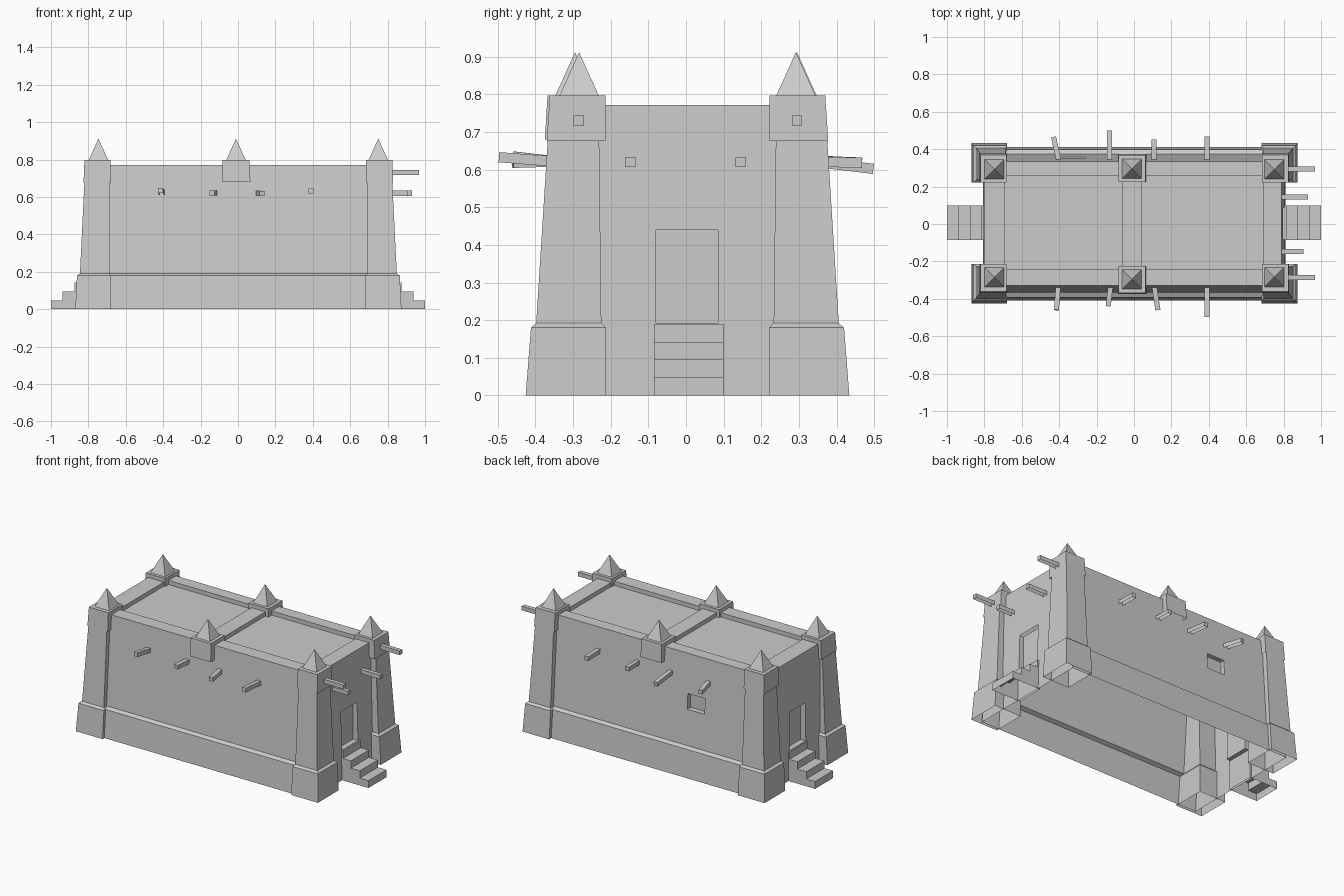
import bpy, bmesh
from mathutils import Vector

cube = bpy.data.objects.get("Cube")
if cube:
    bpy.data.objects.remove(cube, do_unlink=True)

clay = bpy.data.materials.new("grey clay")
clay.use_nodes = True
GREY = (0.6, 0.6, 0.6, 1)
clay.diffuse_color = GREY
clay.node_tree.nodes["Principled BSDF"].inputs["Base Color"].default_value = GREY


def loft(name, rings, sx=1, sy=1, floor=False):
    """Stack rectangles (x0, x1, y0, y1, z); sx and sy mirror them."""
    bm = bmesh.new()
    loops = []
    for x0, x1, y0, y1, z in rings:
        corners = [(x0, y0), (x1, y0), (x1, y1), (x0, y1)]
        loops.append([bm.verts.new((sx * x, sy * y, z)) for x, y in corners])
    for a, b in zip(loops, loops[1:]):
        for i in range(4):
            j = (i + 1) % 4
            bm.faces.new((a[i], a[j], b[j], b[i]))
    bm.faces.new(loops[-1])
    if floor:
        bm.faces.new(loops[0][::-1])
    bmesh.ops.remove_doubles(bm, verts=bm.verts, dist=0.0005)
    slivers = [f for f in bm.faces if f.calc_area() < 1e-7]
    bmesh.ops.delete(bm, geom=slivers, context='FACES')
    if sx * sy < 0:
        bmesh.ops.reverse_faces(bm, faces=bm.faces)
    mesh = bpy.data.meshes.new(name)
    bm.to_mesh(mesh)
    bm.free()
    mesh.materials.append(clay)
    obj = bpy.data.objects.new(name, mesh)
    bpy.context.scene.collection.objects.link(obj)
    return obj


def carve(target, x0, x1, y0, y1, z0, z1):
    """Cut a box-shaped recess out of the target."""
    cutter = loft("cutter", [(x0, x1, y0, y1, z0), (x0, x1, y0, y1, z1)], floor=True)
    cutter.hide_render = True
    mod = target.modifiers.new("recess", 'BOOLEAN')
    mod.operation = 'DIFFERENCE'
    mod.solver = 'EXACT'
    mod.object = cutter
    bpy.context.view_layer.objects.active = target
    bpy.ops.object.modifier_apply(modifier=mod.name)
    bpy.data.objects.remove(cutter, do_unlink=True)


def open_underside(obj):
    """Leave only the outer shell by dropping faces that look down."""
    bm = bmesh.new()
    bm.from_mesh(obj.data)
    bm.normal_update()
    down = [f for f in bm.faces if f.normal.z < -0.9]
    bmesh.ops.delete(bm, geom=down, context='FACES')
    bm.to_mesh(obj.data)
    bm.free()


def spout(name, start, end, r=0.0135):
    """Square trough, open below, running from start to end."""
    a, b = Vector(start), Vector(end)
    length = (b - a).length
    obj = loft(name, [(-r, r, 0, length, -r), (-r, r, 0, length, r)])
    obj.location = a
    obj.rotation_euler = (b - a).to_track_quat('Y', 'Z').to_euler()


def spire(name, x, y, sx=1, sy=1, r=0.052):
    return loft(name, [(x - r, x + r, y - r, y + r, 0.797), (x, x, y, y, 0.912)], sx, sy)


# Hall shell: plinth along the long walls, battered walls, sunken roof panels
hall = loft("hall", [(-.808, .81, -.408, .412, 0), (-.807, .805, -.393, .398, .18),
                     (-.807, .805, -.37, .375, .192),
                     (-.803, .788, -.33, .335, .772)], floor=True)
for x0, x1 in ((-.69, -.062), (.04, .69)):
    carve(hall, x0, x1, -.24, .257, .745, .9)
# Doors at both ends and a window at the back
carve(hall, .77, .95, -.08, .085, .192, .44)
carve(hall, -.95, -.77, -.08, .085, .192, .44)
carve(hall, -.385, -.26, .325, .5, .42, .52)
open_underside(hall)

# Corner towers: stepped shaft, cap and spire
for end, sx in (("left", 1), ("right", -1)):
    for side, sy in (("front", -1), ("back", 1)):
        tag = side + "_" + end
        parts = [
            loft(tag + "_tower", [(.68, .872, .217, .43, 0), (.68, .863, .217, .416, .18),
                                  (.69, .847, .229, .402, .192),
                                  (.69, .822, .235, .37, .7)], sx, sy),
            loft(tag + "_cap", [(.682, .828, .218, .374, .676),
                                (.683, .823, .218, .366, .797)], sx, sy),
            spire(tag + "_spire", .748, .288, sx, sy)]
        for part in parts:
            part.location = (.002, .004, 0)

# Middle caps and spires on the long walls
for side, sy in (("front", -1), ("back", 1)):
    loft(side + "_middle_cap", [(-.085, .066, .225, .375, .68),
                                (-.082, .062, .225, .368, .797)], 1, sy)
    spire(side + "_middle_spire", -.011, .295, 1, sy)

# Stairs at both ends, each one stepped shell
for end, sx in (("left", 1), ("right", -1)):
    rings = []
    for i, reach in enumerate((1.0, .937, .873, .815)):
        for z in (i * .0475, (i + 1) * .0475):
            rings.append((.795, reach, -.085, .1, z))
    loft(end + "_stairs", rings, sx)

# Roof spouts on the left end
for y, z, root, reach in ((-.285, .73, .8, .968), (.295, .73, .8, .968),
                          (-.148, .62, .78, .905), (.145, .62, .78, .93)):
    spout("end_spout", (root, y, z), (reach, y, z))

# Wall spouts: start x, end x, reach, start z, end z
front = ((-.405, -.415, .46, .62, .635), (-.125, -.138, .44, .622, .62),
         (.108, .128, .46, .622, .618), (.39, .39, .497, .62, .633))
back = ((-.4, -.43, .465, .625, .618), (-.13, -.13, .498, .622, .602),
        (.108, .108, .452, .622, .62), (.39, .39, .468, .622, .618))
for side, sy, rows in (("front", -1, front), ("back", 1, back)):
    for x0, x1, reach, z0, z1 in rows:
        spout(side + "_spout", (x0, sy * .33, z0), (x1, sy * reach, z1))
